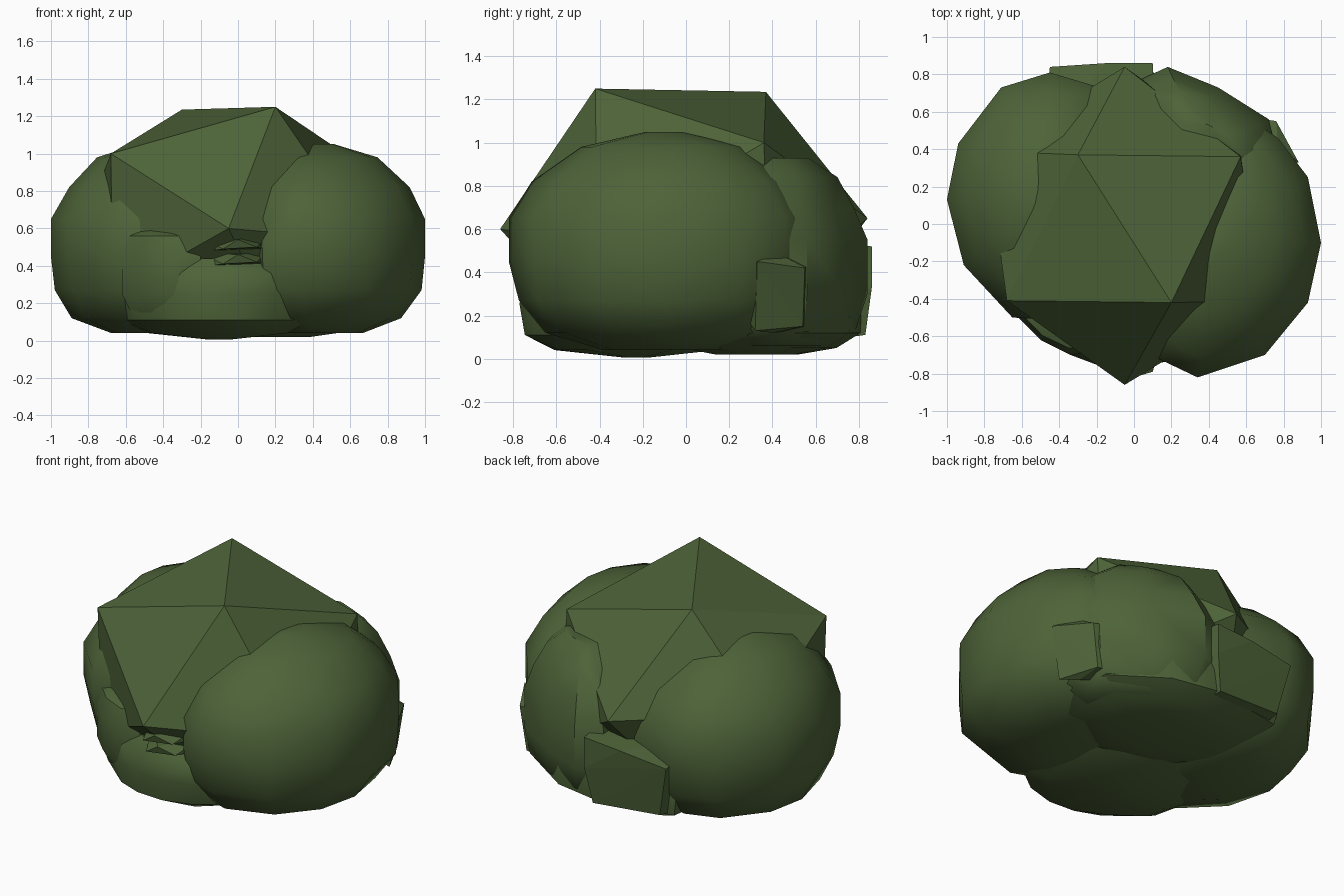
import bpy, bmesh, random
from mathutils import Vector

random.seed(4)
leaf = bpy.data.materials.new("leaf_green")
leaf.diffuse_color = (0.075, 0.125, 0.04, 1)


def hull(name, points, smooth=False):
    """Convex solid around the points."""
    bm = bmesh.new()
    for p in points:
        bm.verts.new(p)
    res = bmesh.ops.convex_hull(bm, input=bm.verts)
    inner = [g for g in res["geom_interior"] if isinstance(g, bmesh.types.BMVert)]
    bmesh.ops.delete(bm, geom=inner, context='VERTS')
    bmesh.ops.recalc_face_normals(bm, faces=bm.faces)
    me = bpy.data.meshes.new(name)
    bm.to_mesh(me)
    bm.free()
    me.materials.append(leaf)
    ob = bpy.data.objects.new(name, me)
    bpy.context.collection.objects.link(ob)
    if smooth:
        bpy.context.view_layer.objects.active = ob
        ob.select_set(True)
        bpy.ops.object.shade_smooth_by_angle(angle=0.7)
        ob.select_set(False)
    return ob


def clump(name, centre, outline, profile):
    """Rounded clump: plan outline scaled about a centre by a (scale, z) profile."""
    c = Vector(centre)
    pts = []
    for s, z in profile:
        for p in outline:
            k = s if s == 1 else s * random.uniform(0.97, 1.02)
            q = c + (Vector(p) - c) * k
            pts.append((q.x, q.y, z))
    return hull(name, pts, True)


# faceted centre: a tilted 20-sided solid, made of opposite corner pairs
centre = Vector((-0.05, -0.01, 0.625))
corners = [Vector(p) for p in (
    (-0.25, 0.38, 0.61), (0.25, -0.41, 0.625), (-0.63, -0.40, 0.375),
    (0.62, 0.37, 0.375), (0, -0.85, -0.025), (0.74, -0.40, -0.09))]
crown = [centre + s * c for c in corners for s in (1, -1)]
for p in crown:
    p.z = max(p.z, 0.08)
hull("faceted_crown", crown)

# large rounded clumps on both sides
big = [(0.4, 0.04), (0.78, 0.12), (0.96, 0.27), (1, 0.45), (1, 0.65),
       (0.84, 0.82), (0.55, 0.98), (0.12, 1.05)]
clump("right_clump", (0.45, -0.1),
      [(1.0, -0.1), (0.93, -0.42), (0.7, -0.7), (0.34, -0.82), (0.13, -0.72),
       (0.0, -0.35), (0.02, 0.15), (0.25, 0.5), (0.6, 0.57), (0.77, 0.46),
       (0.93, 0.25)], big)
clump("left_clump", (-0.47, 0.13),
      [(-1.0, 0.13), (-0.94, 0.43), (-0.71, 0.73), (-0.45, 0.81), (-0.15, 0.72),
       (0.0, 0.35), (0.0, -0.1), (-0.3, -0.52), (-0.65, -0.5), (-0.91, -0.22)],
      big)

# smaller clumps in front
clump("front_base_clump", (-0.1, -0.23),
      [(-0.6, -0.5), (-0.34, -0.7), (-0.18, -0.76), (0.0, -0.77), (0.2, -0.73),
       (0.42, -0.55), (0.42, 0.0), (0.0, 0.3), (-0.5, 0.15), (-0.66, -0.2)],
      [(0.1, 0.005), (0.7, 0.04), (0.94, 0.11), (1, 0.25), (0.97, 0.36),
       (0.85, 0.44)])
clump("front_left_clump", (-0.4, -0.4),
      [(-0.62, -0.5), (-0.5, -0.62), (-0.34, -0.70), (-0.2, -0.68),
       (-0.1, -0.5), (-0.2, -0.15), (-0.6, -0.15)],
      [(0.8, 0.15), (1, 0.25), (1, 0.46), (0.88, 0.56), (0.5, 0.61)])

# smaller clumps behind
clump("back_right_clump", (0.38, 0.42),
      [(0.18, 0.84), (0.45, 0.73), (0.72, 0.56), (0.8, 0.25), (0.4, 0.0),
       (0.0, 0.25), (0.03, 0.77)],
      [(0.6, 0.06), (0.9, 0.14), (1, 0.3), (1, 0.55), (0.86, 0.7),
       (0.66, 0.84), (0.35, 0.93)])
clump("back_base_clump", (0.15, 0.33),
      [(-0.45, 0.74), (0.05, 0.82), (0.35, 0.76), (0.68, 0.55), (0.75, 0.1),
       (0.4, -0.15), (-0.2, -0.1), (-0.5, 0.3)],
      [(0.4, 0.02), (0.75, 0.05), (0.97, 0.12), (1, 0.25), (0.9, 0.42)])

# angular pieces at the back and right
hull("back_block", [
    (-0.45, 0.84, 0.46), (-0.15, 0.86, 0.50), (0.10, 0.86, 0.52),
    (-0.38, 0.80, 0.14), (0.06, 0.83, 0.11), (0.10, 0.86, 0.33),
    (-0.48, 0.45, 0.52), (0.12, 0.45, 0.56), (-0.4, 0.45, 0.08),
    (0.1, 0.45, 0.06)])
hull("right_block", [
    (0.76, 0.55, 0.42), (0.77, 0.42, 0.49), (0.72, 0.54, 0.15),
    (0.74, 0.40, 0.12), (0.88, 0.33, 0.45), (0.82, 0.32, 0.13),
    (0.45, 0.6, 0.45), (0.45, 0.6, 0.14), (0.5, 0.2, 0.3)])

# stacked leaf ledges under the front point
for i, (z, y) in enumerate(((0.52, -0.82), (0.44, -0.79))):
    hull(f"front_ledge_{i + 1}", [
        (-0.22, -0.55, z - 0.05), (0.17, -0.55, z - 0.04), (-0.08, y, z - 0.03),
        (0.1, y + 0.03, z - 0.02), (-0.2, -0.55, z + 0.03), (0.16, -0.55, z + 0.04),
        (0.0, y, z + 0.02)])
